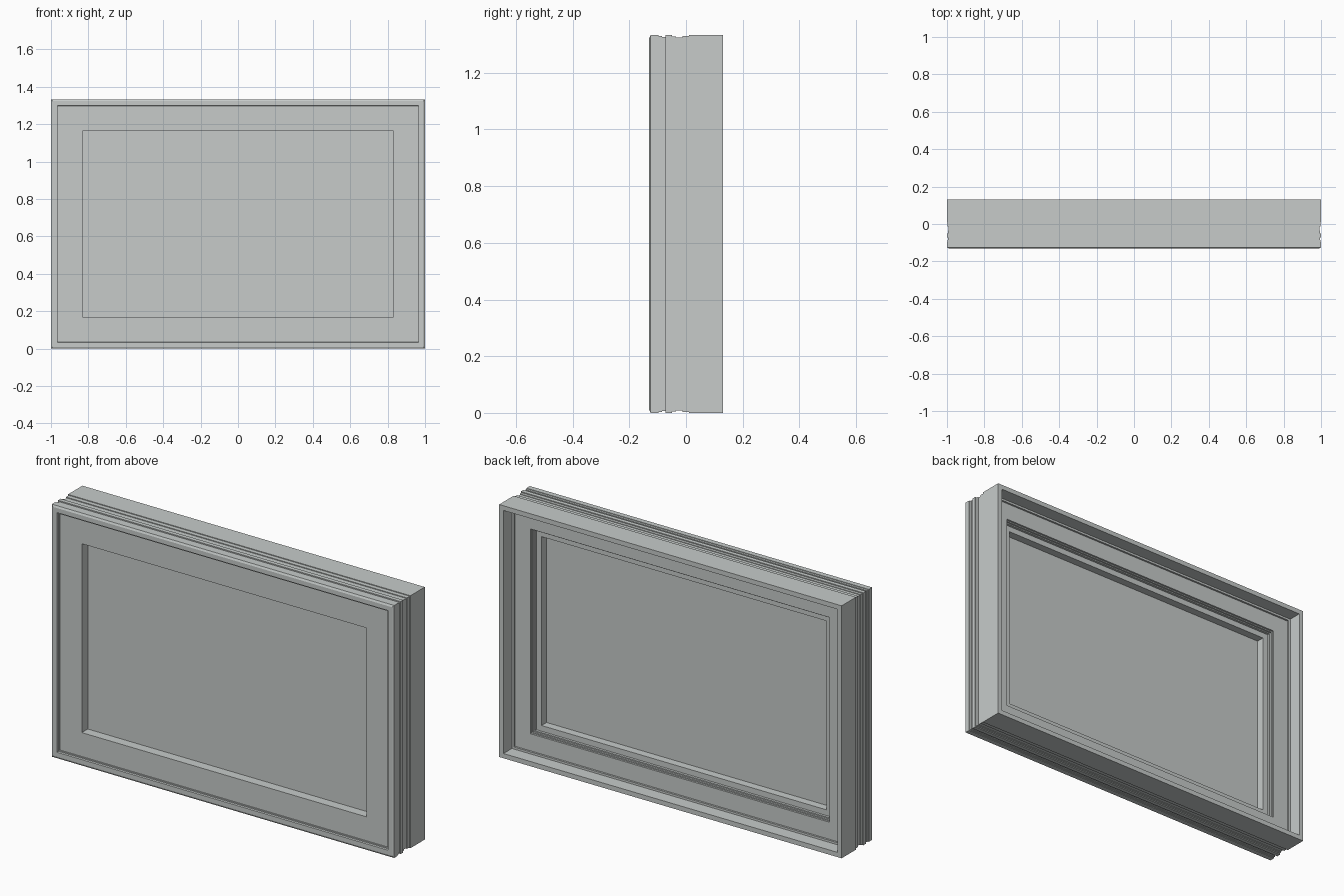
import bpy, bmesh

if "Cube" in bpy.data.objects:
    bpy.data.objects.remove(bpy.data.objects["Cube"], do_unlink=True)

WIDTH, HEIGHT = 2.0, 1.333

grey = bpy.data.materials.new("window grey")
grey.use_nodes = True
colour = (0.57, 0.60, 0.59, 1)
grey.diffuse_color = colour
grey.node_tree.nodes["Principled BSDF"].inputs["Base Color"].default_value = colour


def finish(name, bm):
    bmesh.ops.recalc_face_normals(bm, faces=bm.faces)
    mesh = bpy.data.meshes.new(name)
    bm.to_mesh(mesh)
    bm.free()
    mesh.materials.append(grey)
    obj = bpy.data.objects.new(name, mesh)
    bpy.context.collection.objects.link(obj)
    return obj


def ring(bm, inset, y):
    x, low, high = WIDTH / 2 - inset, inset, HEIGHT - inset
    return [bm.verts.new(p) for p in ((-x, y, low), (x, y, low), (x, y, high), (-x, y, high))]


def mitred_frame(name, profile):
    """Sweep a closed (inset, y) section around the rectangle."""
    bm = bmesh.new()
    rings = [ring(bm, *p) for p in profile]
    for a, b in zip(rings, rings[1:] + rings[:1]):
        for i in range(4):
            j = (i + 1) % 4
            bm.faces.new((a[i], a[j], b[j], b[i]))
    return finish(name, bm)


def slab(name, inset, front, back):
    bm = bmesh.new()
    a, b = ring(bm, inset, front), ring(bm, inset, back)
    bm.faces.new(a)
    bm.faces.new(b)
    for i in range(4):
        j = (i + 1) % 4
        bm.faces.new((a[i], a[j], b[j], b[i]))
    return finish(name, bm)


# Stepped outside edge, from the back rim to the front rim
outside = [(0, 0.13), (0, 0.01), (0.004, 0.01), (0.004, -0.013), (0.008, -0.013),
           (0.008, -0.035), (0.005, -0.035), (0.005, -0.05), (0, -0.05), (0, -0.072),
           (0.006, -0.072), (0.006, -0.085), (0.003, -0.085), (0.003, -0.097),
           (0, -0.097), (0, -0.125)]
# Raised front bead, flat face and opening
front = [(0.010, -0.13), (0.034, -0.13), (0.036, -0.121), (0.042, -0.121),
         (0.042, -0.115), (0.168, -0.115)]
# Back: glazing ledge, gasket grooves, main ledge and deep rim
back = [(0.168, 0.017), (0.138, 0.017), (0.138, 0.03), (0.132, 0.03), (0.132, 0.04),
        (0.126, 0.04), (0.126, 0.05), (0.036, 0.05), (0.036, 0.06), (0.025, 0.06),
        (0.025, 0.13)]
mitred_frame("window_frame", outside + front + back)

# Pane set into the opening
slab("window_pane", 0.165, -0.065, -0.025)
